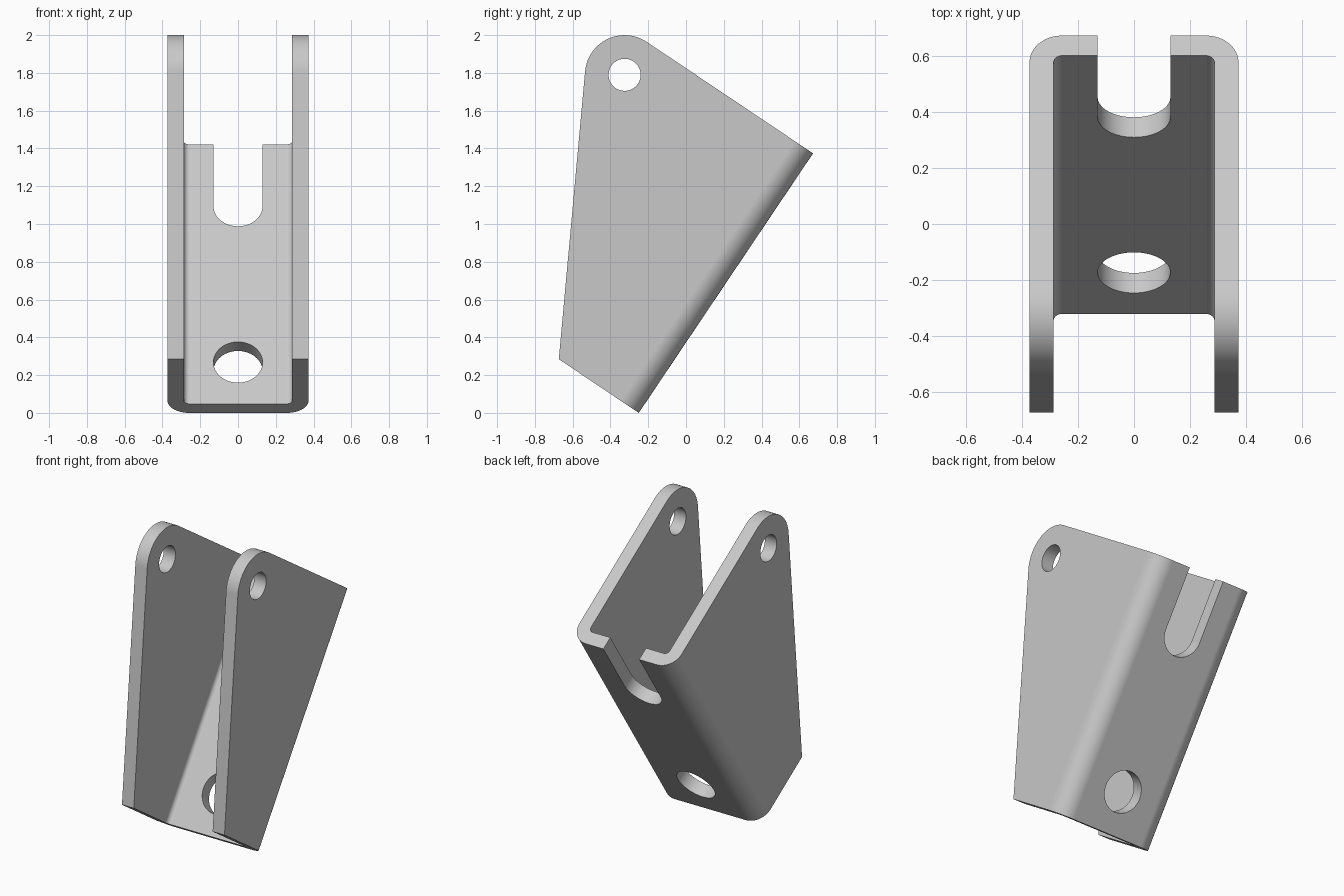
import bpy, bmesh
from math import sin, cos, asin, atan2, hypot, pi
from mathutils import Matrix, Vector

cube = bpy.data.objects.get("Cube")
if cube:
    bpy.data.objects.remove(cube)

# Main dimensions, in the bracket's own frame: x across, s along, n away from the floor
HALF, WALL, BEND = 0.373, 0.086, 0.115
LENGTH, LOW = 1.655, 0.51
EAR_S, EAR_N, EAR_R, PIN_R = 1.444, 1.06, 0.21, 0.085
BOLT_R, BOLT_S, SLOT_S = 0.13, 0.265, 1.262

steel = bpy.data.materials.new("plain grey steel")
steel.use_nodes = True
grey = (0.58, 0.58, 0.58, 1)
steel.diffuse_color = grey
steel.node_tree.nodes["Principled BSDF"].inputs["Base Color"].default_value = grey


def arc(cx, cy, r, a0, a1, steps):
    return [(cx + r * cos(a0 + (a1 - a0) * i / steps),
             cy + r * sin(a0 + (a1 - a0) * i / steps)) for i in range(steps + 1)]


def prism(name, outline, place, start, end):
    """Extrude a flat outline from start to end; place maps (u, v, depth) to a point."""
    bm = bmesh.new()
    face = bm.faces.new([bm.verts.new(place(u, v, start)) for u, v in outline])
    grown = bmesh.ops.extrude_face_region(bm, geom=[face])["geom"]
    shift = Vector(place(0, 0, end)) - Vector(place(0, 0, start))
    bmesh.ops.translate(bm, vec=shift, verts=[g for g in grown if isinstance(g, bmesh.types.BMVert)])
    bmesh.ops.recalc_face_normals(bm, faces=bm.faces)
    mesh = bpy.data.meshes.new(name)
    bm.to_mesh(mesh)
    bm.free()
    mesh.materials.append(steel)
    obj = bpy.data.objects.new(name, mesh)
    bpy.context.collection.objects.link(obj)
    return obj


def along(u, v, d):
    return (u, d, v)


def across(u, v, d):
    return (d, u, v)


def upright(u, v, d):
    return (u, v, d)


# U-shaped channel with rounded bends
inner, r_in = HALF - WALL, BEND - WALL
right_half = (arc(HALF - BEND, BEND, BEND, -pi / 2, 0, 16)
              + [(HALF, 1.6), (inner, 1.6)]
              + arc(HALF - BEND, BEND, r_in, 0, -pi / 2, 10))
left_half = [(-x, n) for x, n in reversed(right_half)]
bracket = prism("channel_bracket", right_half + left_half, along, -0.1, 1.8)

# Side outline: square base corners, sloping edge, rounded ear
ds, dn = EAR_S, EAR_N - LOW
tangent = atan2(dn, ds) + asin(EAR_R / hypot(ds, dn)) + pi / 2
side = [(0, -0.1), (LENGTH, -0.1)] + arc(EAR_S, EAR_N, EAR_R, 0, tangent, 32) + [(0, LOW)]
side_cutter = prism("side_outline", side, across, -0.6, 0.6)

# Pin holes, bolt hole and open slot
pin_cutter = prism("pin_holes", arc(EAR_S, EAR_N, PIN_R, 0, 2 * pi, 48)[:-1], across, -0.6, 0.6)
bolt_cutter = prism("bolt_hole", arc(0, BOLT_S, BOLT_R, 0, 2 * pi, 48)[:-1], upright, -0.1, 0.25)
slot = arc(0, SLOT_S, BOLT_R, -pi, 0, 32) + [(BOLT_R, 1.9), (-BOLT_R, 1.9)]
slot_cutter = prism("slot", slot, upright, -0.1, 0.25)

bpy.ops.object.select_all(action='DESELECT')
bpy.context.view_layer.objects.active = bracket
bracket.select_set(True)
for cutter in (side_cutter, pin_cutter, bolt_cutter, slot_cutter):
    mod = bracket.modifiers.new(cutter.name, 'BOOLEAN')
    mod.operation = 'INTERSECT' if cutter is side_cutter else 'DIFFERENCE'
    mod.solver = 'EXACT'
    mod.object = cutter
    bpy.ops.object.modifier_apply(modifier=mod.name)
    bpy.data.objects.remove(cutter)

# Lean the bracket back onto its lower corner
run, rise = 0.5575, 0.8302
bracket.data.transform(Matrix(((1, 0, 0, 0), (0, run, -rise, -0.25), (0, rise, run, 0), (0, 0, 0, 1))))
bpy.ops.object.shade_smooth_by_angle(angle=0.5)
bracket.modifiers.new("even_shading", 'WEIGHTED_NORMAL').keep_sharp = True
